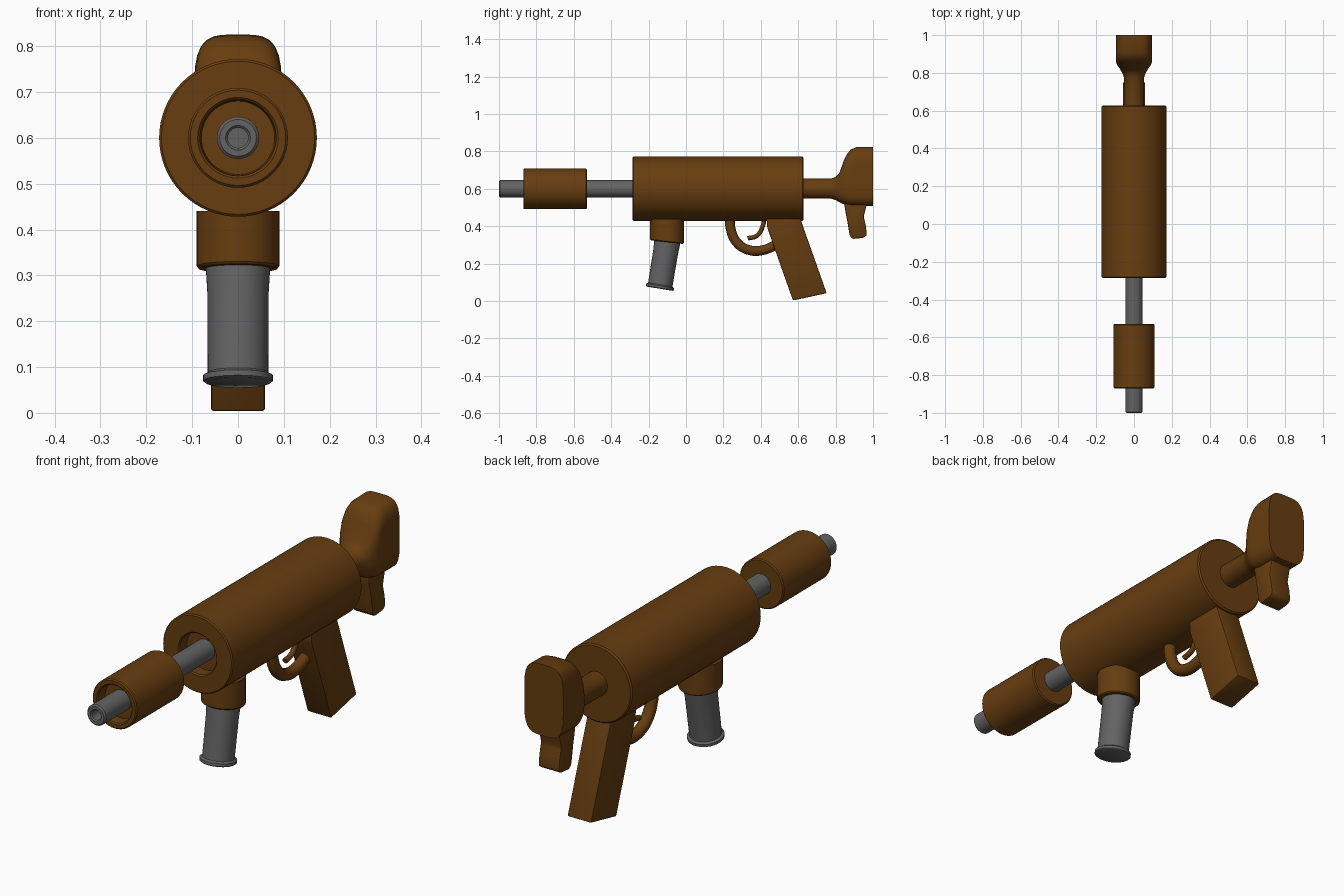
import bpy, bmesh, math
from mathutils import Matrix, Vector

if "Cube" in bpy.data.objects:
    bpy.data.objects.remove(bpy.data.objects["Cube"])


def material(name, col):
    m = bpy.data.materials.new(name)
    m.diffuse_color = (*col, 1)
    m.use_nodes = True
    m.node_tree.nodes["Principled BSDF"].inputs["Base Color"].default_value = m.diffuse_color
    return m


BROWN = material("brown", (0.135, 0.047, 0.005))
GREY = material("grey", (0.125, 0.125, 0.125))


def finish(name, bm, mat, angle=35):
    bmesh.ops.recalc_face_normals(bm, faces=bm.faces)
    me = bpy.data.meshes.new(name)
    bm.to_mesh(me)
    bm.free()
    ob = bpy.data.objects.new(name, me)
    bpy.context.collection.objects.link(ob)
    me.materials.append(mat)
    bpy.ops.object.select_all(action='DESELECT')
    ob.select_set(True)
    bpy.context.view_layer.objects.active = ob
    bpy.ops.object.shade_smooth_by_angle(angle=math.radians(angle))
    return ob


def loft(name, rings, mat, angle=35):
    """Skin a list of equal-length point rings and cap both ends."""
    bm = bmesh.new()
    vs = [[bm.verts.new(p) for p in r] for r in rings]
    n = len(vs[0])
    for a, b in zip(vs, vs[1:]):
        for i in range(n):
            j = (i + 1) % n
            bm.faces.new((a[i], a[j], b[j], b[i]))
    bm.faces.new(vs[0])
    bm.faces.new(vs[-1])
    return finish(name, bm, mat, angle)


def lathe(name, profile, origin, axis, mat, n=48):
    """Revolve (distance, radius) pairs around an axis."""
    mtx = Matrix.Translation(origin) @ Vector(axis).to_track_quat('Z', 'Y').to_matrix().to_4x4()
    ang = [2 * math.pi * i / n for i in range(n)]
    rings = [[mtx @ Vector((r * math.cos(a), r * math.sin(a), d)) for a in ang] for d, r in profile]
    return loft(name, rings, mat)


def side_plate(name, outline, half, bevel, mat):
    """Extrude a (y, z) outline across x and bevel its edges."""
    bm = bmesh.new()
    f = bm.faces.new([bm.verts.new((-half, y, z)) for y, z in outline])
    r = bmesh.ops.extrude_face_region(bm, geom=[f])
    bmesh.ops.translate(bm, vec=(2 * half, 0, 0),
                        verts=[v for v in r['geom'] if isinstance(v, bmesh.types.BMVert)])
    bmesh.ops.recalc_face_normals(bm, faces=bm.faces)
    bmesh.ops.bevel(bm, geom=bm.edges[:], offset=bevel, segments=2, profile=0.5, affect='EDGES')
    return finish(name, bm, mat)


def tube(name, pts, radius, mat):
    """Round tube along a smooth (y, z) path."""
    cu = bpy.data.curves.new(name, 'CURVE')
    cu.dimensions = '3D'
    cu.bevel_depth = radius
    cu.bevel_resolution = 4
    cu.use_fill_caps = True
    sp = cu.splines.new('BEZIER')
    sp.bezier_points.add(len(pts) - 1)
    for bp, (y, z) in zip(sp.bezier_points, pts):
        bp.co = (0, y, z)
        bp.handle_left_type = bp.handle_right_type = 'AUTO'
    cu.materials.append(mat)
    ob = bpy.data.objects.new(name, cu)
    bpy.context.collection.objects.link(ob)
    return ob


Y = (0, 1, 0)

# Main cylinder with a recessed front opening
lathe("body", [(-0.23, 0.05), (-0.23, 0.09), (-0.28, 0.09), (-0.285, 0.095), (-0.285, 0.167),
               (-0.28, 0.172), (0.622, 0.172), (0.628, 0.166)], (0, 0, 0.6), Y, BROWN, 64)

# Barrel with bored muzzle
lathe("barrel", [(-0.94, 0.022), (-0.995, 0.022), (-1.0, 0.027), (-1.0, 0.040), (-0.994, 0.046),
                 (-0.2, 0.046)], (0, 0, 0.6), Y, GREY)

# Front sleeve with recess
lathe("front_sleeve", [(-0.82, 0.04), (-0.82, 0.08), (-0.865, 0.083), (-0.87, 0.088), (-0.87, 0.104),
                       (-0.865, 0.109), (-0.535, 0.109), (-0.53, 0.104), (-0.53, 0.04)],
      (0, 0, 0.6), Y, BROWN)

# Socket under the body with a slanted lower rim
socket = lathe("magazine_socket", [(0, 0.086), (0.005, 0.09), (0.125, 0.09)],
               (0, -0.102, 0.315), (0, 0, 1), BROWN)
for v in socket.data.vertices:
    if v.co.z < 0.36:
        v.co.z -= 0.115 * (v.co.y + 0.102)

# Tilted round magazine with flanged end
lathe("magazine", [(0, 0.070), (0.004, 0.076), (0.016, 0.076), (0.020, 0.068), (0.022, 0.066),
                   (0.2, 0.067), (0.25, 0.07), (0.29, 0.07)],
      (0, -0.141, 0.066), (0, 0.04, 0.245), GREY)

# Trigger guard and trigger
tube("trigger_guard", [(0.236, 0.46), (0.238, 0.39), (0.275, 0.31), (0.34, 0.272),
                       (0.41, 0.272), (0.50, 0.31)], 0.026, BROWN)
tube("trigger", [(0.42, 0.45), (0.41, 0.40), (0.38, 0.35), (0.33, 0.335)], 0.012, BROWN)

# Slanted rear grip
side_plate("rear_grip", [(0.43, 0.45), (0.435, 0.39), (0.572, 0.003), (0.752, 0.042),
                         (0.615, 0.43), (0.61, 0.45)], 0.059, 0.006, BROWN)

# Stock: round rod flaring into a rounded shoulder pad
sections = [  # y, half width, bottom z, top z, squareness
    (0.60, 0.053, 0.548, 0.654, 2), (0.775, 0.053, 0.548, 0.654, 2),
    (0.80, 0.062, 0.540, 0.664, 2.2), (0.82, 0.074, 0.528, 0.685, 2.6),
    (0.845, 0.091, 0.517, 0.755, 3.2), (0.86, 0.095, 0.513, 0.785, 3.6),
    (0.88, 0.096, 0.510, 0.809, 4), (0.91, 0.096, 0.509, 0.823, 4), (1.0, 0.096, 0.509, 0.825, 4)]


def superellipse(y, w, z0, z1, k, n=48):
    ring = []
    for i in range(n):
        a = 2 * math.pi * i / n
        c, s = math.cos(a), math.sin(a)
        f = (abs(c) ** k + abs(s) ** k) ** (-1 / k)
        ring.append((w * c * f, y, (z0 + z1) / 2 + (z1 - z0) / 2 * s * f))
    return ring


loft("stock", [superellipse(*s) for s in sections], BROWN, 40)

# Hook below the shoulder pad
side_plate("stock_hook", [(0.845, 0.53), (0.85, 0.49), (0.862, 0.43), (0.875, 0.35), (0.89, 0.332),
                          (0.95, 0.338), (0.967, 0.352), (0.962, 0.40), (0.95, 0.45),
                          (0.962, 0.50), (0.97, 0.53)], 0.052, 0.008, BROWN)
